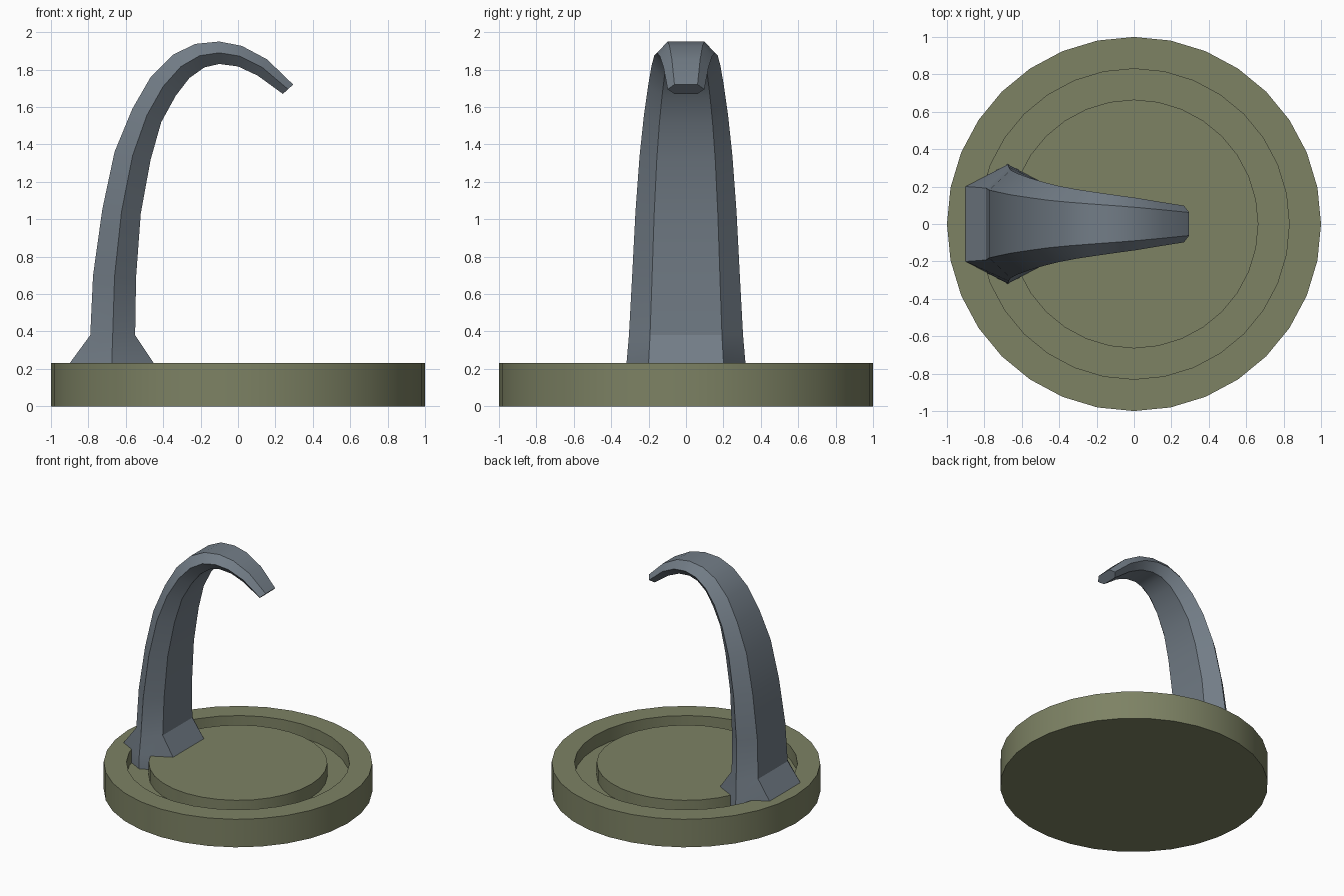
import bpy, bmesh, math

if "Cube" in bpy.data.objects:
    bpy.data.objects.remove(bpy.data.objects["Cube"])

def material(name, rgb):
    m = bpy.data.materials.new(name)
    m.diffuse_color = (*rgb, 1)
    m.use_nodes = True
    m.node_tree.nodes["Principled BSDF"].inputs["Base Color"].default_value = m.diffuse_color
    return m

olive = material("olive", (0.205, 0.223, 0.127))
slate = material("slate grey", (0.17, 0.205, 0.242))

def finish(bm, name, mat):
    bmesh.ops.recalc_face_normals(bm, faces=bm.faces)
    me = bpy.data.meshes.new(name)
    bm.to_mesh(me)
    bm.free()
    me.materials.append(mat)
    ob = bpy.data.objects.new(name, me)
    bpy.context.collection.objects.link(ob)
    bpy.context.view_layer.objects.active = ob
    ob.select_set(True)
    bpy.ops.object.shade_smooth_by_angle(angle=math.radians(28))
    ob.select_set(False)
    return ob

def loft(bm, rings):
    """Skin closed rings of equal size and cap both ends."""
    loops = [[bm.verts.new(p) for p in r] for r in rings]
    n = len(loops[0])
    for a, b in zip(loops, loops[1:]):
        for i in range(n):
            j = (i + 1) % n
            bm.faces.new((a[i], a[j], b[j], b[i]))
    bm.faces.new(loops[0])
    bm.faces.new(loops[-1])

# Round base with a ring-shaped groove: (radius, height) profile
SIDES = 32
profile = [(1, 0), (1, 0.23), (0.83, 0.23), (0.83, 0.12), (0.665, 0.12), (0.665, 0.23)]
bm = bmesh.new()
loft(bm, [[(r * math.cos(math.tau * i / SIDES), r * math.sin(math.tau * i / SIDES), z)
           for i in range(SIDES)] for r, z in profile])
finish(bm, "round_base", olive)

# Curved tapering arm: outer edge, inner edge (x, z) and half width per station
stations = [
    (-0.90, 0.10, -0.45, 0.10, 0.320),
    (-0.90, 0.23, -0.45, 0.23, 0.318),
    (-0.79, 0.38, -0.55, 0.38, 0.305),
    (-0.775, 0.70, -0.545, 0.69, 0.288),
    (-0.725, 1.055, -0.52, 1.03, 0.270),
    (-0.66, 1.36, -0.467, 1.32, 0.248),
    (-0.565, 1.59, -0.41, 1.52, 0.225),
    (-0.467, 1.76, -0.333, 1.66, 0.203),
    (-0.35, 1.878, -0.26, 1.755, 0.185),
    (-0.23, 1.937, -0.18, 1.812, 0.170),
    (-0.10, 1.95, -0.10, 1.83, 0.155),
    (0.02, 1.927, 0.00, 1.817, 0.140),
    (0.155, 1.855, 0.105, 1.768, 0.120),
    (0.295, 1.72, 0.24, 1.67, 0.098),
]
rings = []
for ox, oz, ix, iz, w in stations:
    f = 0.63 * w                                  # half width of the flat faces
    mx, mz = (ox + ix) / 2, (oz + iz) / 2         # side ridge
    rings.append([(ox, -f, oz), (mx, -w, mz), (ix, -f, iz),
                  (ix, f, iz), (mx, w, mz), (ox, f, oz)])
bm = bmesh.new()
loft(bm, rings)
finish(bm, "curved_arm", slate)
